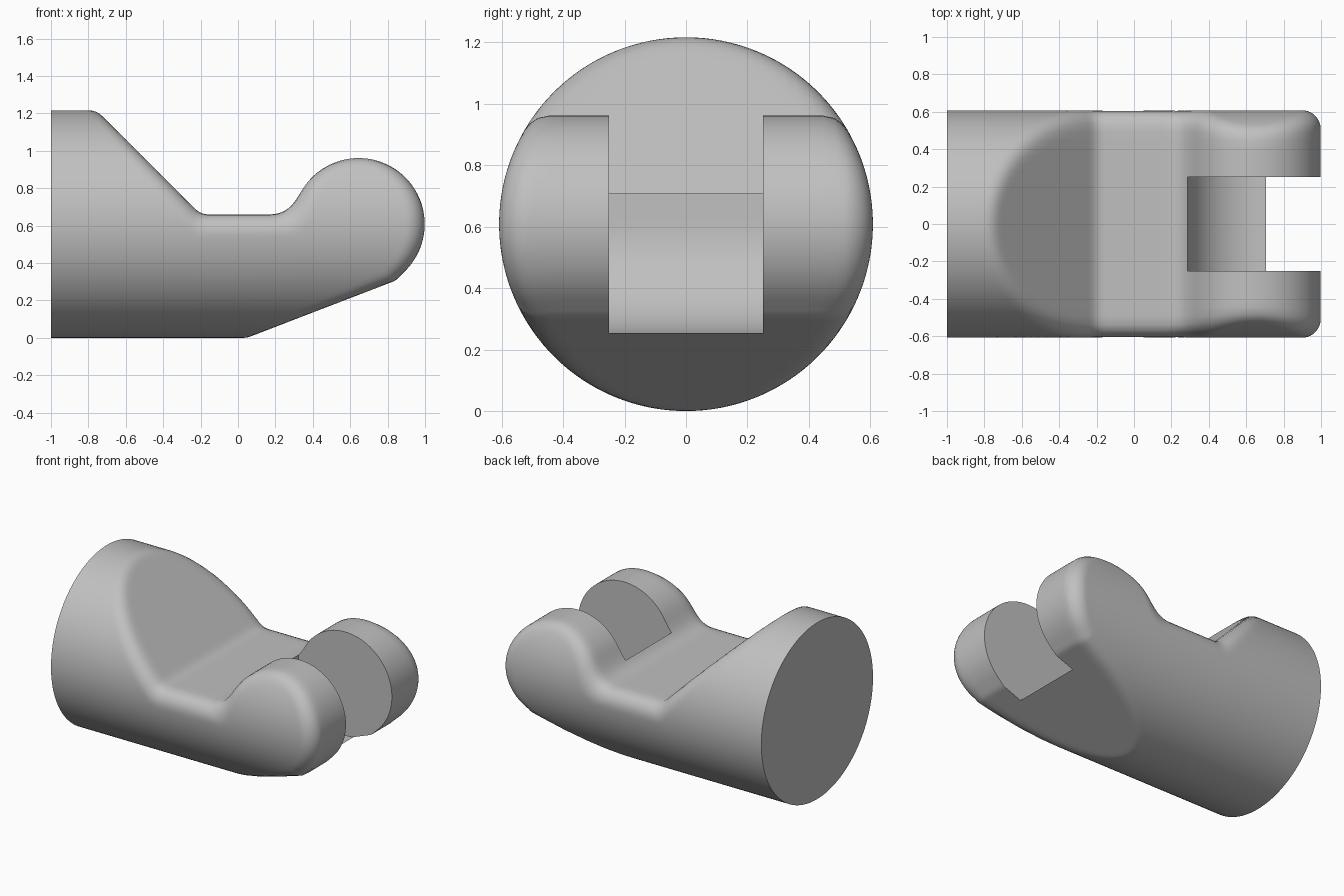
import bpy, bmesh, math

cube = bpy.data.objects.get("Cube")
if cube:
    bpy.data.objects.remove(cube, do_unlink=True)

RADIUS = 0.608             # round bar, also the height of its axis
EAR_X, EAR_R = 0.645, 0.353
ROUND = 0.1                # edge rounding
HALF_SLOT = 0.25


def blend(a, b, k):
    """Union of two distances with a fillet."""
    h = max(k - abs(a - b), 0)
    return min(a, b) - h * h / (4 * k)


def profile(x, z):
    """Signed distance to the side outline: ramp, saddle, ear, underside."""
    ear = math.hypot(x - EAR_X, z - RADIUS) - EAR_R
    saddle = max(z - 0.66, x - 0.77)
    ramp = (x + z - 0.46) * math.sqrt(0.5)
    slope = math.atan(0.385)
    under = (x - EAR_X) * math.sin(slope) - (z - RADIUS) * math.cos(slope) - EAR_R
    return max(blend(blend(saddle, ramp, 0.03), ear, 0.13), under)


def body(x, y, z):
    """Bar crossed with the side outline, edges rounded by a rolling ball."""
    rho = math.hypot(y, z - RADIUS)
    a, b = rho - RADIUS, profile(x, z)
    u, v = a + ROUND, b + ROUND
    if u > 0 and v > 0:
        step = 0.0001
        c = (z - RADIUS) / max(rho, step) * (profile(x, z + step) - b) / step
        c = max(-0.99, min(0.995, c))
        if u > c * v and v > c * u:
            return math.sqrt((u * u + v * v - 2 * c * u * v) / (1 - c * c)) - ROUND
    return max(a, b)


def surface(x, z, dy, dz):
    """Distance along a ray in one cross-section until it leaves the body."""
    lo, hi = 0.0, 2.5
    for _ in range(20):
        mid = (lo + hi) / 2
        if body(x, dy * mid, z + dz * mid) < 0:
            lo = mid
        else:
            hi = mid
    return lo


def make_object(name, bm):
    bmesh.ops.recalc_face_normals(bm, faces=bm.faces)
    mesh = bpy.data.meshes.new(name)
    bm.to_mesh(mesh)
    bm.free()
    obj = bpy.data.objects.new(name, mesh)
    bpy.context.collection.objects.link(obj)
    return obj


# Body: cross-sections along x, closer together toward the rounded end
stations = [-1, -0.9] + [-0.84 + 0.0198 * i for i in range(75)]
stations += [EAR_X + EAR_R * math.sin(math.radians(89.3 * i / 28)) for i in range(29)]
SIDES = 128
bm = bmesh.new()
rings = []
for x in stations:
    top = RADIUS + surface(x, RADIUS, 0, 1)
    bottom = RADIUS - surface(x, RADIUS, 0, -1)
    mid, half = (top + bottom) / 2, (top - bottom) / 2
    ring = []
    for i in range(SIDES):
        t = math.tau * i / SIDES
        dy, dz = 0.6 * math.cos(t), half * math.sin(t)
        d = surface(x, mid, dy, dz)
        ring.append(bm.verts.new((x, dy * d, mid + dz * d)))
    rings.append(ring)
for r, s in zip(rings, rings[1:]):
    for i in range(SIDES):
        j = (i + 1) % SIDES
        bm.faces.new((r[i], r[j], s[j], s[i]))
bm.faces.new(rings[0])
bm.faces.new(rings[-1])
fork = make_object("slotted_rod_end", bm)

# Slot cutter: round-bottomed and open at the top
bm = bmesh.new()
outline = [(EAR_X + 0.36 * math.cos(math.pi + math.pi * i / 40),
            RADIUS + 0.36 * math.sin(math.pi + math.pi * i / 40)) for i in range(41)]
outline += [(EAR_X + 0.36, 1.4), (EAR_X - 0.36, 1.4)]
face = bm.faces.new([bm.verts.new((x, -HALF_SLOT, z)) for x, z in outline])
new = bmesh.ops.extrude_face_region(bm, geom=[face])["geom"]
bmesh.ops.translate(bm, vec=(0, 2 * HALF_SLOT, 0),
                    verts=[v for v in new if isinstance(v, bmesh.types.BMVert)])
cutter = make_object("slot_cutter", bm)
cutter.hide_render = True

bpy.ops.object.select_all(action='DESELECT')
fork.select_set(True)
bpy.context.view_layer.objects.active = fork
cut = fork.modifiers.new("slot", 'BOOLEAN')
cut.operation, cut.solver, cut.object = 'DIFFERENCE', 'EXACT', cutter
bpy.ops.object.modifier_apply(modifier=cut.name)
bpy.data.objects.remove(cutter, do_unlink=True)

# Material
grey = bpy.data.materials.new("plain grey")
grey.use_nodes = True
color = (0.53, 0.53, 0.53, 1)
grey.diffuse_color = color
grey.node_tree.nodes["Principled BSDF"].inputs["Base Color"].default_value = color
fork.data.materials.clear()
fork.data.materials.append(grey)
bpy.ops.object.shade_smooth_by_angle(angle=math.radians(35))
